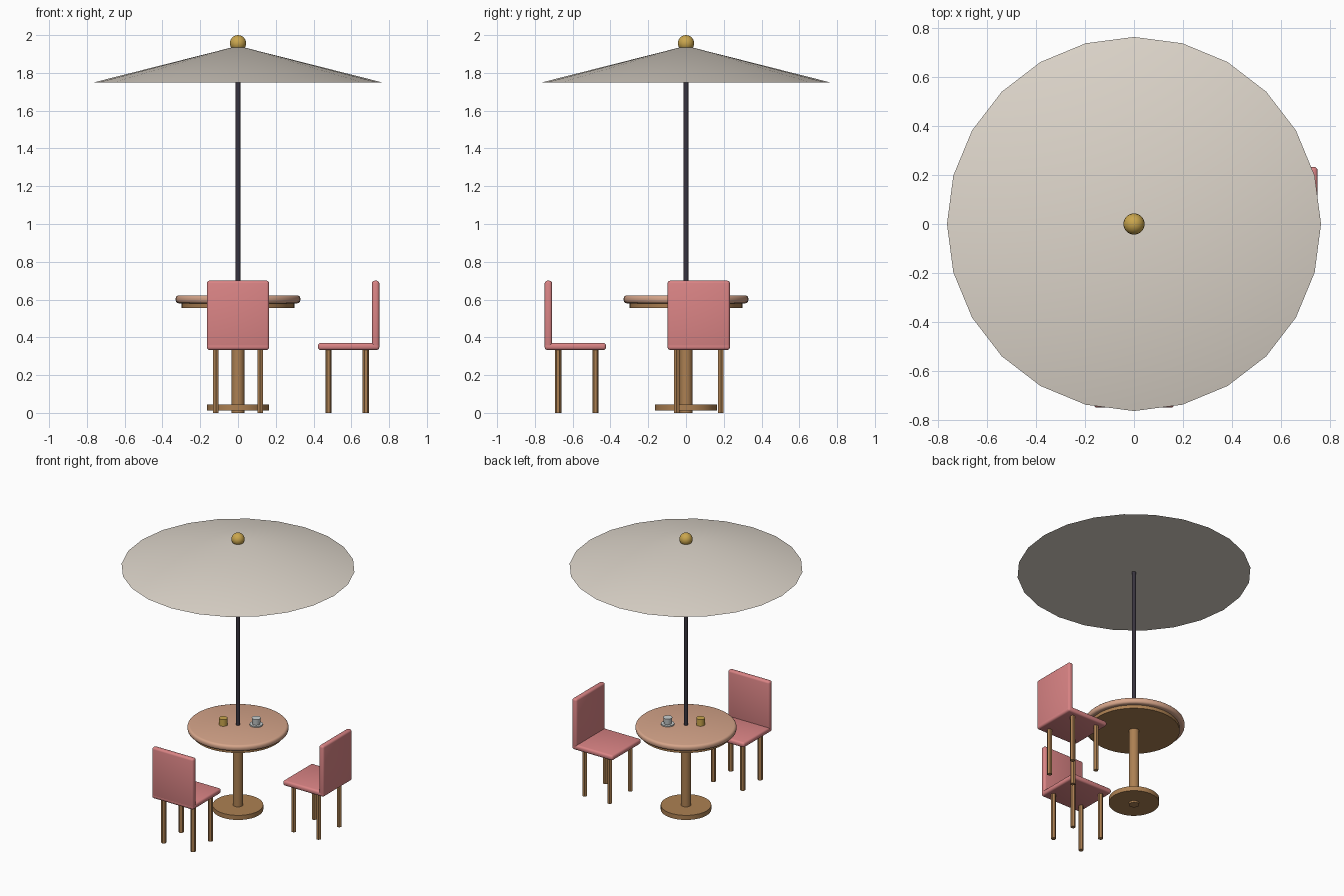
import bpy, bmesh, math
from mathutils import Matrix, Vector

cube = bpy.data.objects.get("Cube")
if cube:
    bpy.data.objects.remove(cube, do_unlink=True)


def material(name, srgb):
    rgb = [(c / 255 / 12.92) if c < 11 else ((c / 255 + 0.055) / 1.055) ** 2.4 for c in srgb]
    mat = bpy.data.materials.new(name)
    mat.use_nodes = True
    mat.diffuse_color = (*rgb, 1)
    mat.node_tree.nodes["Principled BSDF"].inputs["Base Color"].default_value = (*rgb, 1)
    return mat


CANVAS = material("canvas", (222, 214, 203))
PINK = material("pink cushion", (218, 132, 133))
TOP = material("light wood", (214, 165, 138))
WOOD = material("brown wood", (172, 128, 82))
METAL = material("dark metal", (56, 51, 62))
GOLD = material("gold", (202, 166, 78))
CERAMIC = material("ceramic", (205, 210, 210))


def finish(obj, name, mat, bevel=0, segments=3, angle=35):
    obj.name = name
    obj.data.materials.append(mat)
    bpy.ops.object.select_all(action='DESELECT')
    obj.select_set(True)
    bpy.context.view_layer.objects.active = obj
    if bevel:
        mod = obj.modifiers.new("Rounded edges", 'BEVEL')
        mod.width = bevel
        mod.segments = segments
        mod.limit_method = 'ANGLE'
        bpy.ops.object.modifier_apply(modifier=mod.name)
    bpy.ops.object.shade_smooth_by_angle(angle=math.radians(angle))
    return obj


def cylinder(name, mat, x, y, z0, z1, r, sides=24, top=None, spin=0, bevel=0):
    bpy.ops.mesh.primitive_cone_add(vertices=sides, radius1=r, radius2=r if top is None else top,
                                    depth=z1 - z0, location=(x, y, (z0 + z1) / 2),
                                    rotation=(0, 0, spin))
    return finish(bpy.context.object, name, mat, bevel)


def box(name, mat, low, high, place, bevel):
    # Box between two corners, moved by the chair's placement
    low, high = Vector(low), Vector(high)
    mesh = bpy.data.meshes.new(name)
    bm = bmesh.new()
    bmesh.ops.create_cube(bm, size=1)
    size = Matrix.Diagonal((*(high - low), 1))
    bm.transform(place @ Matrix.Translation((low + high) / 2) @ size)
    bm.to_mesh(mesh)
    bm.free()
    obj = bpy.data.objects.new(name, mesh)
    bpy.context.collection.objects.link(obj)
    return finish(obj, name, mat, bevel)


# Parasol
cylinder("parasol_canopy", CANVAS, 0, 0, 1.75, 1.943, 0.762, top=0)
cylinder("parasol_pole", METAL, 0, 0, 0.58, 1.752, 0.0145, sides=16)
bpy.ops.mesh.primitive_uv_sphere_add(segments=24, ring_count=12, radius=0.043, location=(0, 0, 1.957))
finish(bpy.context.object, "parasol_finial", GOLD)

# Table
cylinder("table_top", TOP, 0, 0, 0.58, 0.622, 0.33, sides=48, bevel=0.016)
cylinder("table_apron", WOOD, 0, 0, 0.556, 0.585, 0.298, sides=48)
cylinder("table_column", WOOD, 0, 0, 0, 0.57, 0.034)
cylinder("table_foot", WOOD, 0, 0, 0.012, 0.045, 0.165, sides=32)

# Tableware
cylinder("gold_cup", GOLD, -0.078, -0.055, 0.62, 0.67, 0.028)
cylinder("saucer", CERAMIC, 0.1, 0.065, 0.62, 0.63, 0.043)
cylinder("cup", CERAMIC, 0.1, 0.065, 0.63, 0.673, 0.025, top=0.03)


def chair(prefix, place, turn):
    box(prefix + "_seat", PINK, (-0.165, -0.748, 0.333), (0.165, -0.423, 0.37), place, 0.014)
    box(prefix + "_back", PINK, (-0.165, -0.748, 0.335), (0.165, -0.709, 0.70), place, 0.014)
    for side, x in (("right", -0.117), ("left", 0.117)):
        for end, y in (("rear", -0.677), ("front", -0.479)):
            spot = place @ Vector((x, y, 0))
            cylinder(f"{prefix}_{end}_{side}_leg", WOOD, spot.x, spot.y, 0, 0.34, 0.017,
                     sides=6, spin=turn)


# Two chairs, each facing the table
chair("front_chair", Matrix.Identity(4), 0)
quarter = math.pi / 2
chair("side_chair", Matrix.Translation((0, 0.0675, 0)) @ Matrix.Rotation(quarter, 4, 'Z'), quarter)
